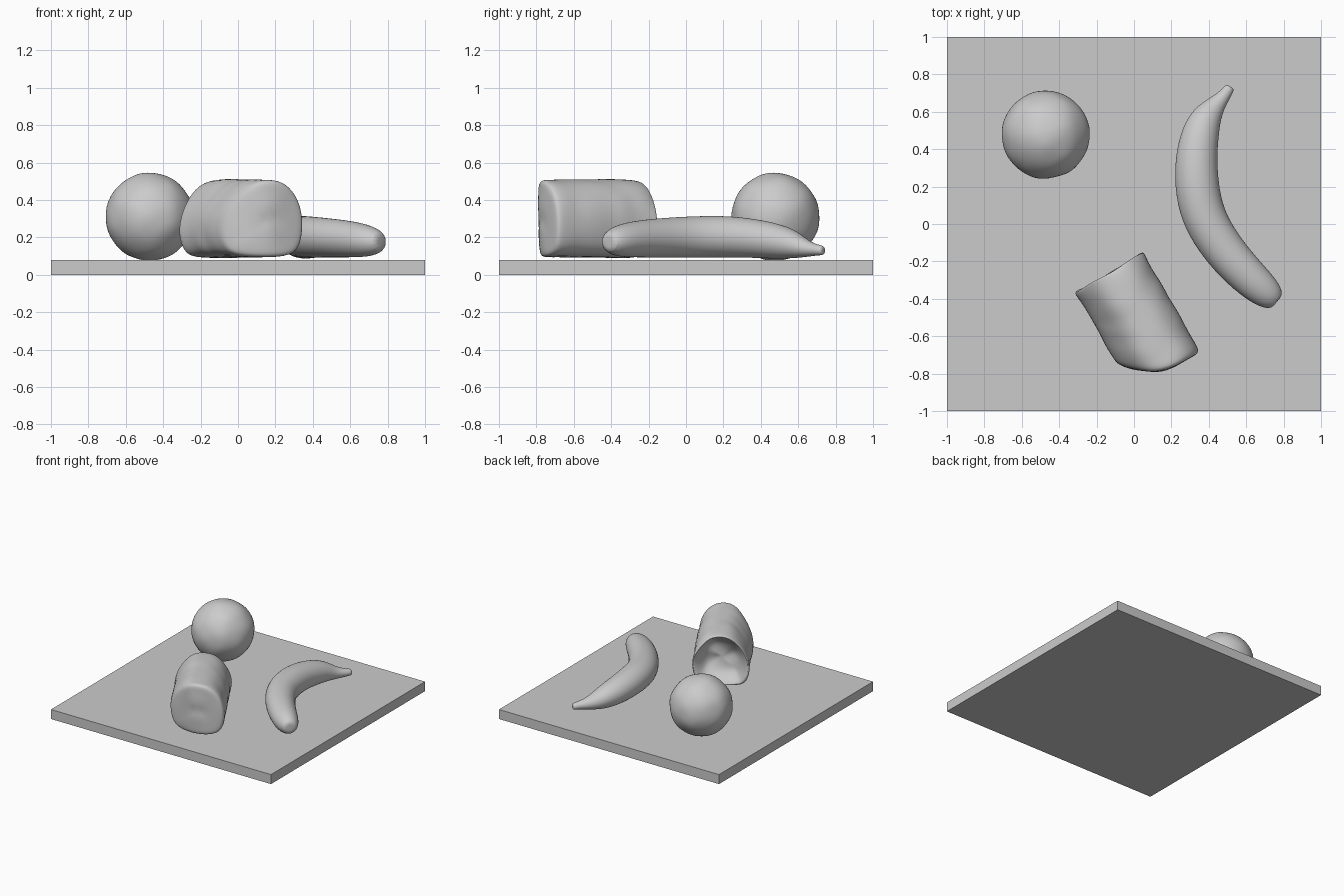
import bpy, bmesh, math
from mathutils import Vector, noise

if "Cube" in bpy.data.objects:
    bpy.data.objects.remove(bpy.data.objects["Cube"])

grey = bpy.data.materials.new("plain_grey")
grey.diffuse_color = (0.6, 0.6, 0.6, 1)
grey.use_nodes = True
grey.node_tree.nodes["Principled BSDF"].inputs["Base Color"].default_value = grey.diffuse_color


def finish(name, bm, angle=None, levels=0):
    bmesh.ops.recalc_face_normals(bm, faces=bm.faces)
    me = bpy.data.meshes.new(name)
    bm.to_mesh(me)
    bm.free()
    me.materials.append(grey)
    ob = bpy.data.objects.new(name, me)
    bpy.context.collection.objects.link(ob)
    if levels:
        sub = ob.modifiers.new("smooth", 'SUBSURF')
        sub.levels = sub.render_levels = levels
    if angle:
        bpy.ops.object.select_all(action='DESELECT')
        ob.select_set(True)
        bpy.context.view_layer.objects.active = ob
        bpy.ops.object.shade_smooth_by_angle(angle=math.radians(angle))
    return ob


def loft(rings):
    """Skin a list of closed rings and cap both ends with a fan."""
    bm = bmesh.new()
    rows = [[bm.verts.new(p) for p in r] for r in rings]
    n = len(rows[0])
    for a, b in zip(rows, rows[1:]):
        for i in range(n):
            j = (i + 1) % n
            bm.faces.new((a[i], a[j], b[j], b[i]))
    for row in (rows[0], rows[-1]):
        mid = bm.verts.new(sum((v.co for v in row), Vector()) / n)
        for i in range(n):
            bm.faces.new((row[i], row[(i + 1) % n], mid))
    return bm


# Square board
bm = bmesh.new()
bmesh.ops.create_cube(bm, size=1)
for v in bm.verts:
    v.co = (v.co.x * 2, v.co.y * 2, (v.co.z + 0.5) * 0.078)
finish("board", bm)

# Round fruit, slightly lumpy
bm = bmesh.new()
bmesh.ops.create_icosphere(bm, subdivisions=5, radius=0.235)
for v in bm.verts:
    v.co *= 1 + 0.018 * noise.noise(v.co * 9)
    v.co += Vector((-0.472, 0.478, 0.31))
finish("round_fruit", bm, 60)

# Banana: x, y, z, radius along the centre line, from stem to tip
path = [(0.515, 0.735, 0.13, 0.028), (0.49, 0.695, 0.133, 0.032),
        (0.445, 0.645, 0.14, 0.048), (0.39, 0.58, 0.165, 0.082),
        (0.355, 0.49, 0.18, 0.102), (0.333, 0.37, 0.195, 0.112),
        (0.333, 0.21, 0.205, 0.12), (0.365, 0.05, 0.202, 0.12),
        (0.437, -0.08, 0.2, 0.115), (0.53, -0.2, 0.195, 0.11),
        (0.63, -0.3, 0.188, 0.102), (0.71, -0.37, 0.18, 0.088),
        (0.765, -0.415, 0.176, 0.056)]
rings = []
for k, (x, y, z, r) in enumerate(path):
    a, b = path[max(k - 1, 0)], path[min(k + 1, len(path) - 1)]
    t = Vector((b[0] - a[0], b[1] - a[1], 0)).normalized()
    side = Vector((-t.y, t.x, 0))
    ring = []
    for i in range(12):
        c, s = math.cos(i * math.tau / 12), math.sin(i * math.tau / 12)
        ring.append(Vector((x, y, z)) + 1.03 * r * (side * c + Vector((0, 0, 1)) * s * 0.94))
    rings.append(ring)
finish("banana", loft(rings), 60, 2)

# Torn bread loaf: cross-section as (across, height)
section = [(-.2, .15), (-.16, .1), (0, .092), (.14, .1), (.195, .16),
           (.21, .28), (.185, .39), (.125, .475), (.04, .51),
           (-.06, .51), (-.13, .45), (-.2, .345), (-.218, .24)]
along = Vector((-0.5, 0.866, 0))
across = Vector((0.866, 0.5, 0))


def loaf_ring(t, scale, push, bump):
    """t runs from the slanted cut end (0) to the torn end (1)."""
    ring = []
    for n, z in section:
        n, z = n * scale, 0.3 + (z - 0.3) * scale
        front = -0.77 + 2.4 * max(0, 0.05 - n) ** 2
        d = front + (-0.155 - front) * t + push
        p = along * d + across * (n - 0.24) + Vector((0, 0, z))
        ring.append(p + bump * noise.noise_vector(p * 11))
    return ring


rings = [loaf_ring(0, s, 0, 0.006) for s in (0.35, 0.7, 0.92)]
rings.append(loaf_ring(0.025, 1.0, 0, 0.006))
rings += [loaf_ring(k / 9, 1.015, 0, 0.012) for k in range(1, 9)]
# Ragged rim and hollow torn face
rings += [loaf_ring(1, s, p, 0.03) for s, p in
          ((1.0, -0.015), (0.95, 0.005), (0.82, -0.03), (0.6, -0.085), (0.3, -0.1))]
finish("bread_loaf", loft(rings), 60, 2)
